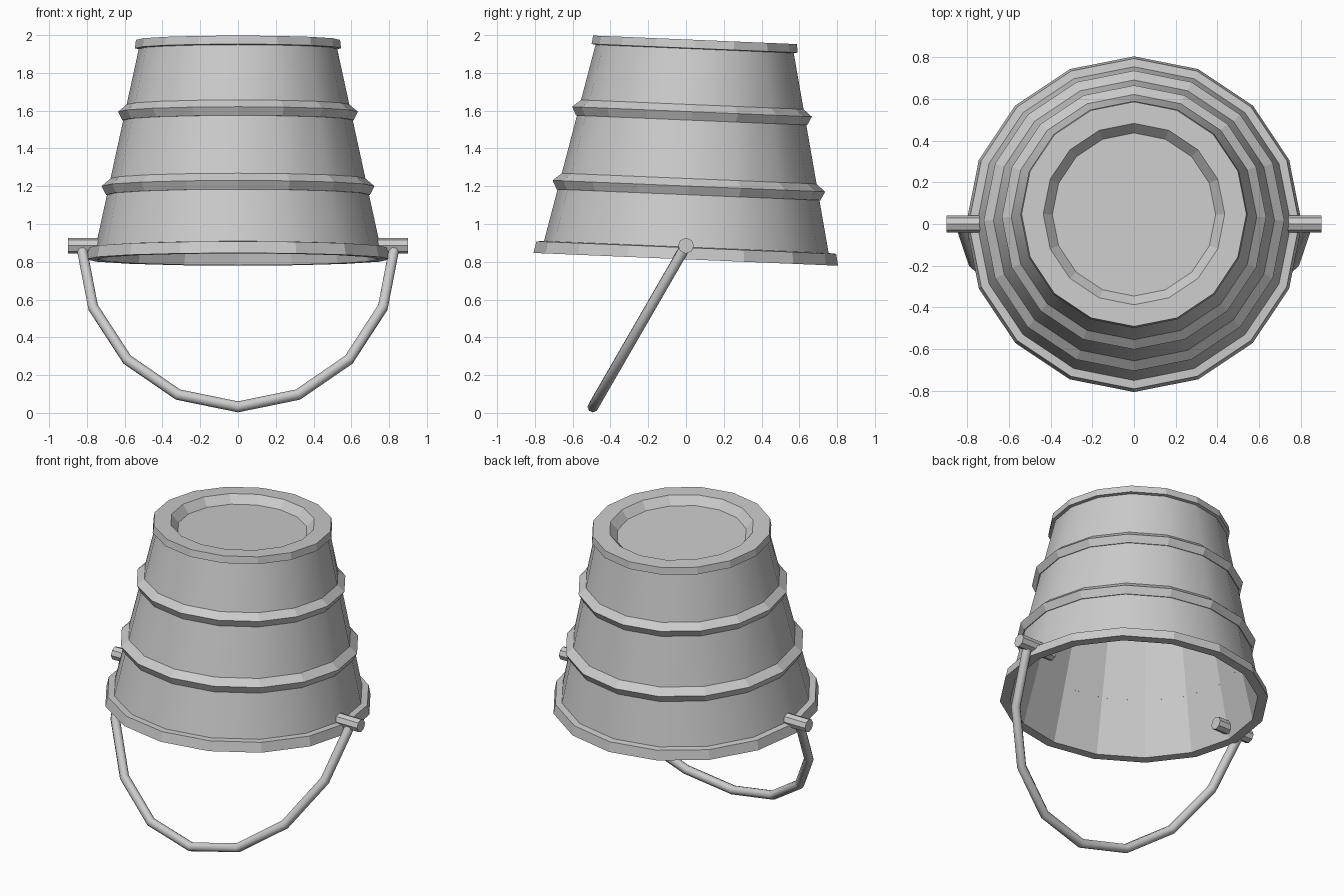
import bpy, bmesh, math
from mathutils import Matrix

if "Cube" in bpy.data.objects:
    bpy.data.objects.remove(bpy.data.objects["Cube"])

SIDES = 16
# The bucket sits upside down, tipped slightly towards the back
TILT = Matrix.Translation((0, -0.001, 0.813)) @ Matrix.Rotation(math.radians(-2.4), 4, 'X')


def lathe(name, profile, smooth_spans=()):
    """Revolve a closed loop of (radius, height) points; radius 0 is a pole."""
    bm = bmesh.new()
    rings = []
    for r, z in profile:
        if r == 0:
            rings.append([bm.verts.new((0, 0, z))] * SIDES)
        else:
            rings.append([bm.verts.new((r * math.cos(2 * math.pi * i / SIDES),
                                        r * math.sin(2 * math.pi * i / SIDES), z))
                          for i in range(SIDES)])
    n = len(rings)
    for k in range(n):
        if profile[k][0] == 0 and profile[(k + 1) % n][0] == 0:
            continue  # nothing to span between two poles
        a, b = rings[k], rings[(k + 1) % n]
        for i in range(SIDES):
            j = (i + 1) % SIDES
            f = bm.faces.new(list(dict.fromkeys((a[i], a[j], b[j], b[i]))))
            f.smooth = k in smooth_spans
    bmesh.ops.recalc_face_normals(bm, faces=bm.faces)
    # Keep the borders of smooth spans crisp
    for e in bm.edges:
        if len({f.smooth for f in e.link_faces}) > 1:
            e.smooth = False
    me = bpy.data.meshes.new(name)
    bm.to_mesh(me)
    bm.free()
    ob = bpy.data.objects.new(name, me)
    ob.matrix_world = TILT
    bpy.context.collection.objects.link(ob)
    return ob


def wall(t):
    """Outer wall radius at a height above the mouth."""
    return 0.753 - 0.218 * (t - 0.07)


# Bucket shell: mouth rim, smooth wall, base rim, recessed base, inside
lathe("bucket_shell", [
    (0.745, 0.0), (0.807, 0.0), (0.794, 0.062), (wall(0.065), 0.065),
    (wall(1.115), 1.115), (0.546, 1.118), (0.540, 1.163), (0.436, 1.163),
    (0.392, 1.112), (0, 1.112), (0, 1.075), (0.49, 1.075)],
    smooth_spans=(3,))

# Raised hoops around the wall
for name, low, peak, r, high in (("lower_hoop", 0.342, 0.388, 0.722, 0.43),
                                 ("upper_hoop", 0.737, 0.782, 0.635, 0.822)):
    lathe(name, [(wall(low) - 0.03, low), (wall(low) + 0.005, low), (r, peak),
                 (wall(high) - 0.002, high), (wall(high) - 0.03, high)])

# Handle pivots through both sides
PIVOT_Z = 0.885
for name, s in (("left_pivot", -1), ("right_pivot", 1)):
    bpy.ops.mesh.primitive_cylinder_add(vertices=8, radius=0.042, depth=0.26,
                                        location=(s * 0.77, 0, PIVOT_Z),
                                        rotation=(0, math.pi / 2, 0))
    bpy.context.object.name = name

# Hanging handle: half ellipse swung 30 degrees to the front
curve = bpy.data.curves.new("handle", 'CURVE')
curve.dimensions = '3D'
curve.bevel_depth = 0.029
curve.bevel_resolution = 2
curve.use_fill_caps = True
spline = curve.splines.new('POLY')
spline.points.add(8)
for i, p in enumerate(spline.points):
    a = math.pi * i / 8
    drop = 0.985 * math.sin(a)
    p.co = (-0.83 * math.cos(a), -drop * 0.5, PIVOT_Z - drop * math.cos(math.pi / 6), 1)
spline.use_smooth = True
handle = bpy.data.objects.new("handle", curve)
bpy.context.collection.objects.link(handle)
